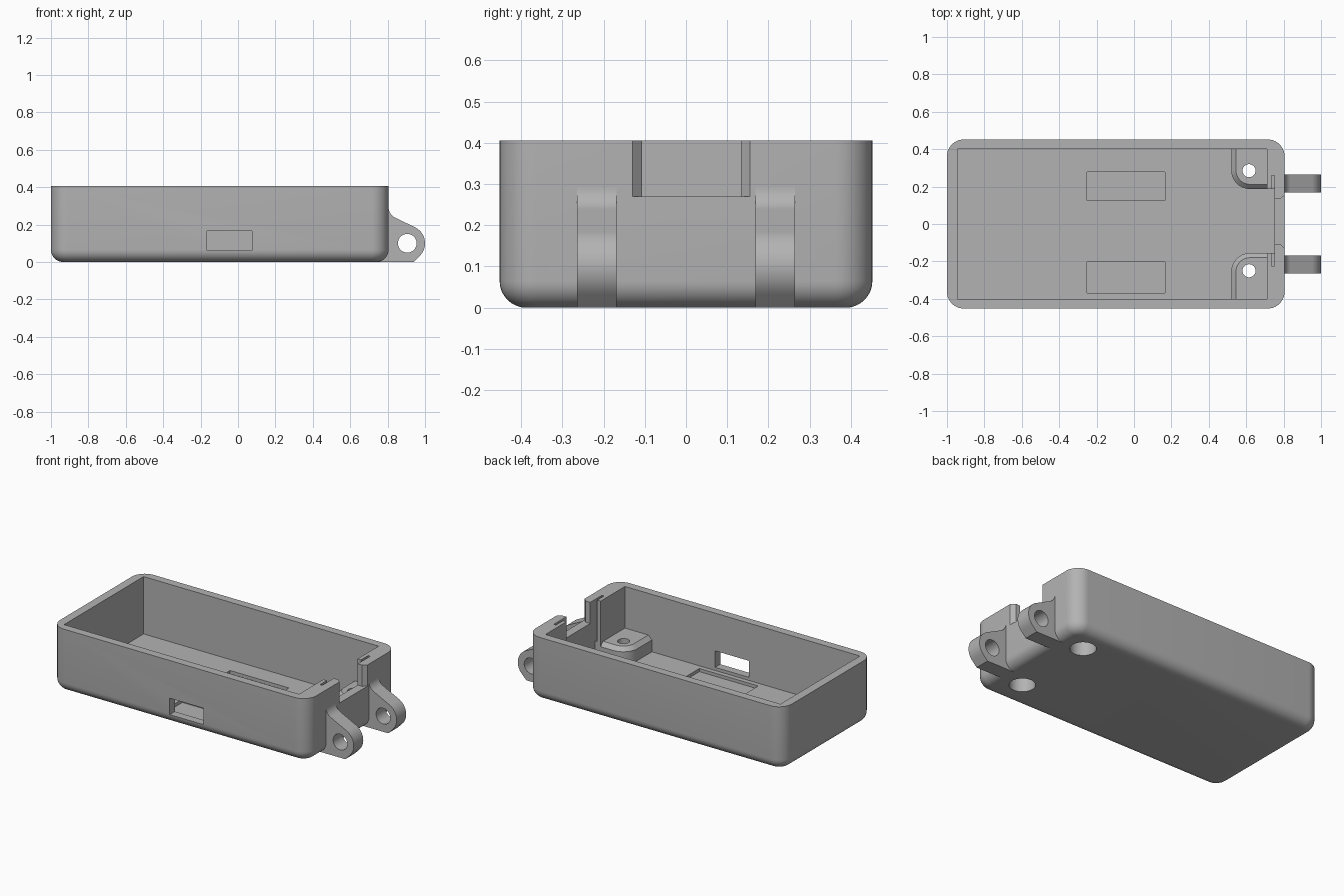
import bpy, bmesh, math
from mathutils import Vector

cube = bpy.data.objects.get("Cube")
if cube:
    bpy.data.objects.remove(cube, do_unlink=True)

grey = bpy.data.materials.new("plain grey")
grey.use_nodes = True
grey.diffuse_color = (0.45, 0.45, 0.45, 1)
grey.node_tree.nodes["Principled BSDF"].inputs["Base Color"].default_value = (0.45, 0.45, 0.45, 1)

TOP, FLOOR = 0.405, 0.04
BOSS_TOP = 0.14


def stack(name, loops):
    """Skin a solid through closed loops with equal point counts."""
    bm = bmesh.new()
    rings = [[bm.verts.new(p) for p in loop] for loop in loops]
    n = len(rings[0])
    for a, b in zip(rings, rings[1:]):
        for i in range(n):
            j = (i + 1) % n
            bm.faces.new((a[i], a[j], b[j], b[i]))
    bm.faces.new(rings[0][::-1])
    bm.faces.new(rings[-1])
    bmesh.ops.recalc_face_normals(bm, faces=bm.faces)
    mesh = bpy.data.meshes.new(name)
    bm.to_mesh(mesh)
    bm.free()
    mesh.materials.append(grey)
    ob = bpy.data.objects.new(name, mesh)
    bpy.context.collection.objects.link(ob)
    return ob


def box(name, x0, x1, y0, y1, z0, z1):
    return prism(name, [(x0, y0), (x1, y0), (x1, y1), (x0, y1)], z0, z1)


def prism(name, pts, z0, z1):
    return stack(name, [[(x, y, z) for x, y in pts] for z in (z0, z1)])


def arc(cx, cy, r, start, end, n):
    return [(cx + r * math.cos(math.radians(start + (end - start) * i / n)),
             cy + r * math.sin(math.radians(start + (end - start) * i / n))) for i in range(n + 1)]


def disc(name, x, y, r, z0, z1, r_top=None):
    radii = ((z0, r), (z1, r if r_top is None else r_top))
    return stack(name, [[(px, py, z) for px, py in arc(x, y, q, 0, 360, 48)[:-1]] for z, q in radii])


def select(ob):
    bpy.ops.object.select_all(action='DESELECT')
    ob.select_set(True)
    bpy.context.view_layer.objects.active = ob


def combine(ob, other, operation='DIFFERENCE'):
    select(ob)
    mod = ob.modifiers.new("combine", 'BOOLEAN')
    mod.operation, mod.solver, mod.object = operation, 'EXACT', other
    bpy.ops.object.modifier_apply(modifier=mod.name)
    bpy.data.objects.remove(other, do_unlink=True)


def smooth(ob):
    select(ob)
    bpy.ops.object.shade_smooth_by_angle(angle=math.radians(30))


# Outer shell: rounded corners and a rolled bottom edge
def rounded_rect(inset, z):
    x0, x1, y = -1 + inset, 0.805 - inset, 0.452 - inset
    r = 0.09 - inset
    corners = ((x1 - r, y - r, 0), (x0 + r, y - r, 90), (x0 + r, r - y, 180), (x1 - r, r - y, 270))
    return [(px, py, z) for cx, cy, a in corners for px, py in arc(cx, cy, r, a, a + 90, 10)]


ROLL = 0.065
loops = []
for i in range(9):
    a = math.radians(90 * i / 8)
    loops.append(rounded_rect(ROLL * (1 - math.sin(a)), ROLL * (1 - math.cos(a))))
loops.append(rounded_rect(0, TOP))
case = stack("case", loops)

# Main cavity and the pocket behind the end notch
combine(case, box("cavity", -0.945, 0.71, -0.4, 0.4, FLOOR, 0.6))
combine(case, box("pocket", 0.69, 0.75, -0.155, 0.187, FLOOR, 0.6))
combine(case, box("groove", 0.735, 0.75, -0.225, 0.26, BOSS_TOP, 0.6))

# End notch with chamfered outer corners
notch = [(0.7, -0.107), (0.782, -0.107), (0.805, -0.13), (0.9, -0.13),
         (0.9, 0.155), (0.805, 0.155), (0.782, 0.133), (0.7, 0.133)]
combine(case, prism("notch", notch, 0.27, 0.6))

# Front window and shallow floor recesses
combine(case, box("window", -0.165, 0.075, -0.6, -0.38, 0.06, 0.165))
for y0, y1 in ((0.125, 0.277), (-0.37, -0.203)):
    combine(case, box("recess", -0.25, 0.165, y0, y1, 0.02, 0.1))


# Screw bosses with a rounded inner corner and chamfered rim
def boss_loop(side, y_in, inset, z):
    x, y = 0.52 + inset, y_in + inset
    r = 0.1 - inset
    pts = [(0.715, 0.42), (x, 0.42)] + arc(x + r, y + r, r, 180, 270, 10) + [(0.715, y)]
    return [(px, side * py, z) for px, py in pts]


for side, y_in, y_hole in ((1, 0.187, 0.285), (-1, 0.155, 0.25)):
    boss = stack("boss", [boss_loop(side, y_in, 0, 0.03), boss_loop(side, y_in, 0, BOSS_TOP - 0.025),
                          boss_loop(side, y_in, 0.025, BOSS_TOP)])
    combine(case, boss, 'UNION')
    combine(case, disc("screw_hole", 0.615, side * y_hole, 0.035, -0.1, 0.3))
    combine(case, disc("counterbore", 0.615, side * y_hole, 0.075, -0.1, 0.09))
smooth(case)

# Hinge lugs on the end wall
lug = [(0.73, 0), (0.94, 0)] + arc(0.905, 0.1, 0.095, -45, 60, 14)
lug += arc(0.865, 0.292, 0.06, 240, 180, 8) + [(0.78, 0.292), (0.78, 0.03), (0.73, 0.03)]
for label, y0 in (("left", 0.168), ("right", -0.264)):
    ob = stack("hinge_lug_" + label, [[(x, y, z) for x, z in lug] for y in (y0, y0 + 0.096)])
    pin = stack("pin_hole", [[(x, y, z) for x, z in arc(0.905, 0.1, 0.05, 0, 360, 40)[:-1]]
                             for y in (y0 - 0.1, y0 + 0.2)])
    combine(ob, pin)
    smooth(ob)
